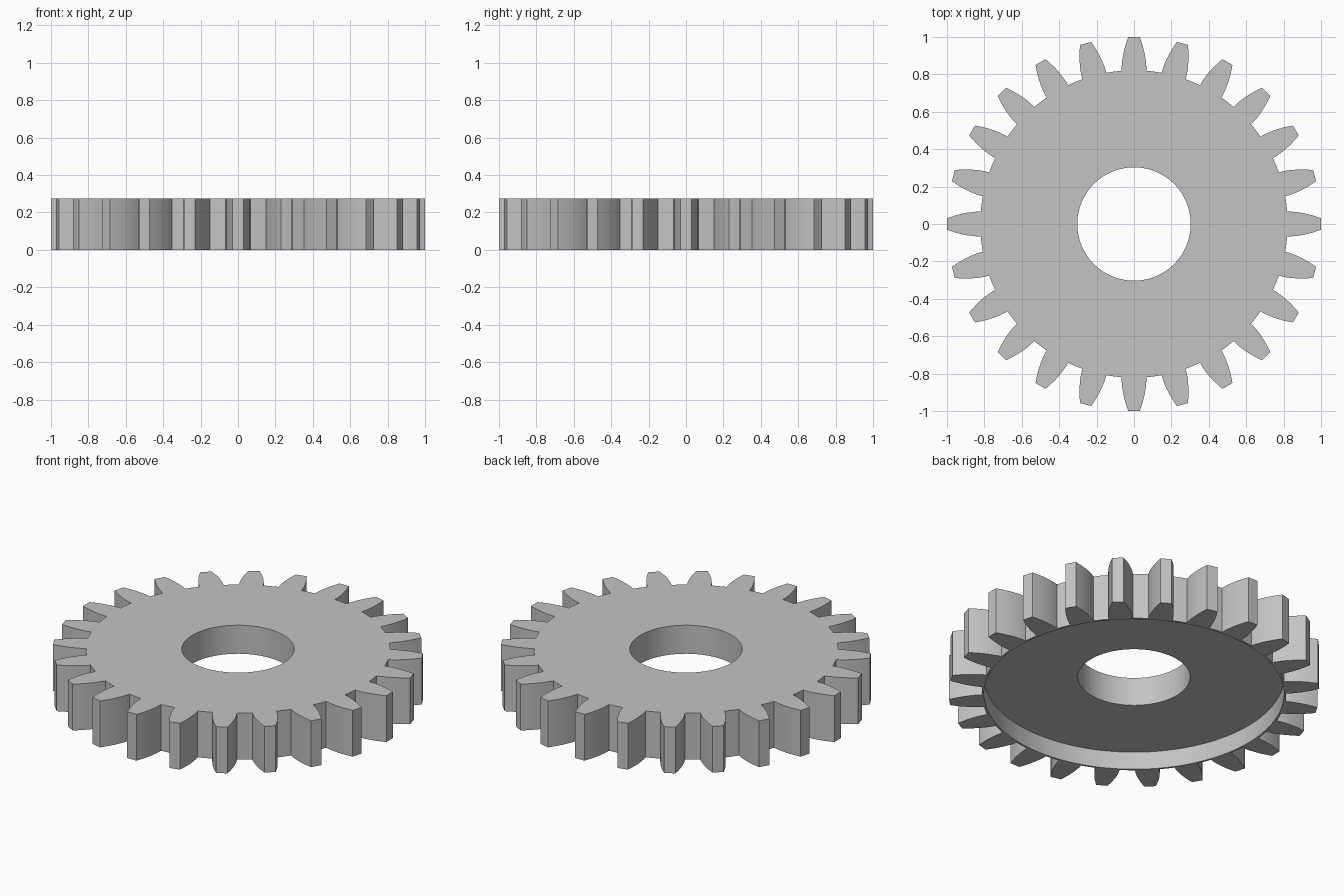
import bpy
import bmesh
from math import sin, cos, radians

cube = bpy.data.objects.get("Cube")
if cube:
    bpy.data.objects.remove(cube, do_unlink=True)

TEETH = 24
ROOT_R, TIP_R = 0.822, 1.0
ROOT_HALF, TIP_HALF = 4.6, 1.75      # half tooth angles in degrees
HOLE_R, RECESS_R = 0.303, 0.81
HEIGHT, RECESS_Z = 0.276, 0.106
STEPS = 7                            # segments along each tooth flank

# One plain grey metal
metal = bpy.data.materials.new("grey_metal")
metal.use_nodes = True
grey = (0.55, 0.55, 0.55, 1)
metal.diffuse_color = grey
metal.node_tree.nodes["Principled BSDF"].inputs["Base Color"].default_value = grey

# Tooth outline as (angle, radius): convex flank up, flat tip, flank down, root
flank = []
for i in range(STEPS + 1):
    t = i / STEPS
    flank.append((ROOT_HALF - (ROOT_HALF - TIP_HALF) * t ** 1.5,
                  ROOT_R + (TIP_R - ROOT_R) * t))
pitch = 360 / TEETH
tooth = [(-a, r) for a, r in flank] + flank[::-1] + [(pitch / 2, ROOT_R)]
outline = [(radians(k * pitch + a), r) for k in range(TEETH) for a, r in tooth]

bm = bmesh.new()


def ring(z, radius=None):
    """Closed ring of vertices, on the tooth outline or on a circle."""
    return [bm.verts.new(((radius or r) * cos(a), (radius or r) * sin(a), z))
            for a, r in outline]


# Loft round the section: teeth, top, bore, recess floor, recess wall, bottom rim
rings = [ring(0), ring(HEIGHT), ring(HEIGHT, HOLE_R),
         ring(RECESS_Z, HOLE_R), ring(RECESS_Z, RECESS_R), ring(0, RECESS_R)]
count = len(outline)
for a, b in zip(rings, rings[1:] + rings[:1]):
    for i in range(count):
        j = (i + 1) % count
        bm.faces.new((a[i], a[j], b[j], b[i]))
bmesh.ops.recalc_face_normals(bm, faces=bm.faces)

mesh = bpy.data.meshes.new("gear_wheel")
bm.to_mesh(mesh)
bm.free()
mesh.materials.append(metal)
gear = bpy.data.objects.new("gear_wheel", mesh)
bpy.context.collection.objects.link(gear)

# Smooth flanks and bore with crisp edges
bpy.ops.object.select_all(action='DESELECT')
gear.select_set(True)
bpy.context.view_layer.objects.active = gear
bpy.ops.object.shade_smooth_by_angle(angle=radians(30))
